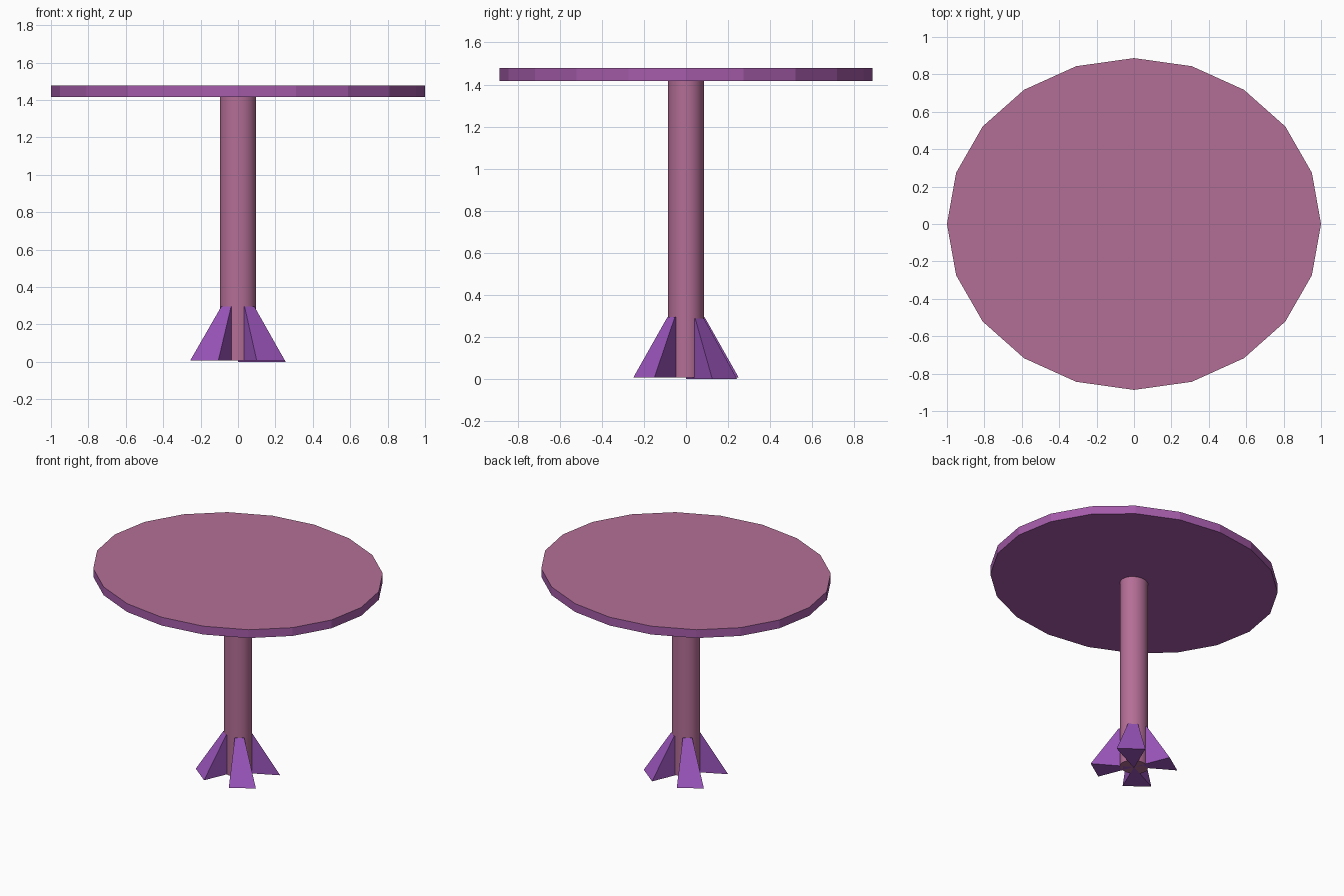
import bpy, bmesh, math

if "Cube" in bpy.data.objects:
    bpy.data.objects.remove(bpy.data.objects["Cube"])

YS = 0.887  # the round parts are slightly flattened front to back


def material(name, rgb):
    m = bpy.data.materials.new(name)
    m.diffuse_color = (*rgb, 1)
    m.use_nodes = True
    m.node_tree.nodes["Principled BSDF"].inputs["Base Color"].default_value = m.diffuse_color
    return m


pink = material("dusty pink", (0.456, 0.156, 0.305))
plum = material("plum", (0.376, 0.107, 0.402))
violet = material("violet", (0.328, 0.091, 0.503))


def prism(name, bottom, top, z0, z1, mats):
    """Closed solid between two matching outlines."""
    bm = bmesh.new()
    lo = [bm.verts.new((x, y, z0)) for x, y in bottom]
    hi = [bm.verts.new((x, y, z1)) for x, y in top]
    n = len(lo)
    bm.faces.new(lo[::-1])
    bm.faces.new(hi)
    for i in range(n):
        j = (i + 1) % n
        bm.faces.new((lo[i], lo[j], hi[j], hi[i]))
    bmesh.ops.recalc_face_normals(bm, faces=bm.faces)
    me = bpy.data.meshes.new(name)
    bm.to_mesh(me)
    bm.free()
    for m in mats:
        me.materials.append(m)
    ob = bpy.data.objects.new(name, me)
    bpy.context.collection.objects.link(ob)
    return ob


def ring(r, n):
    return [(r * math.cos(2 * math.pi * i / n), r * YS * math.sin(2 * math.pi * i / n))
            for i in range(n)]


# Table top: pink surface, plum rim and underside
top = prism("table_top", ring(1, 20), ring(1, 20), 1.417, 1.478, [plum, pink])
for p in top.data.polygons:
    p.material_index = 1 if p.normal.z > 0.5 else 0

# Column
col = prism("column", ring(0.097, 32), ring(0.097, 32), 0.008, 1.42, [pink])
bpy.context.view_layer.objects.active = col
col.select_set(True)
bpy.ops.object.shade_smooth_by_angle()

# Four wedge feet: slices through the column axis, narrowing upward
right_back = [(0.255, 0.125), (0.105, 0.243)]
right_front = [(0.10, -0.25), (0.25, -0.15)]
for name, corners, s, z in (("foot_back_right", right_back, 1, 0.0),
                            ("foot_front_right", right_front, 1, 0.008),
                            ("foot_front_left", right_back, -1, 0.008),
                            ("foot_back_left", right_front, -1, 0.008)):
    base = [(0, 0)] + [(x * s, y * s) for x, y in corners]
    prism(name, base, [(x * 0.35, y * 0.35) for x, y in base], z, z + 0.288, [violet])
